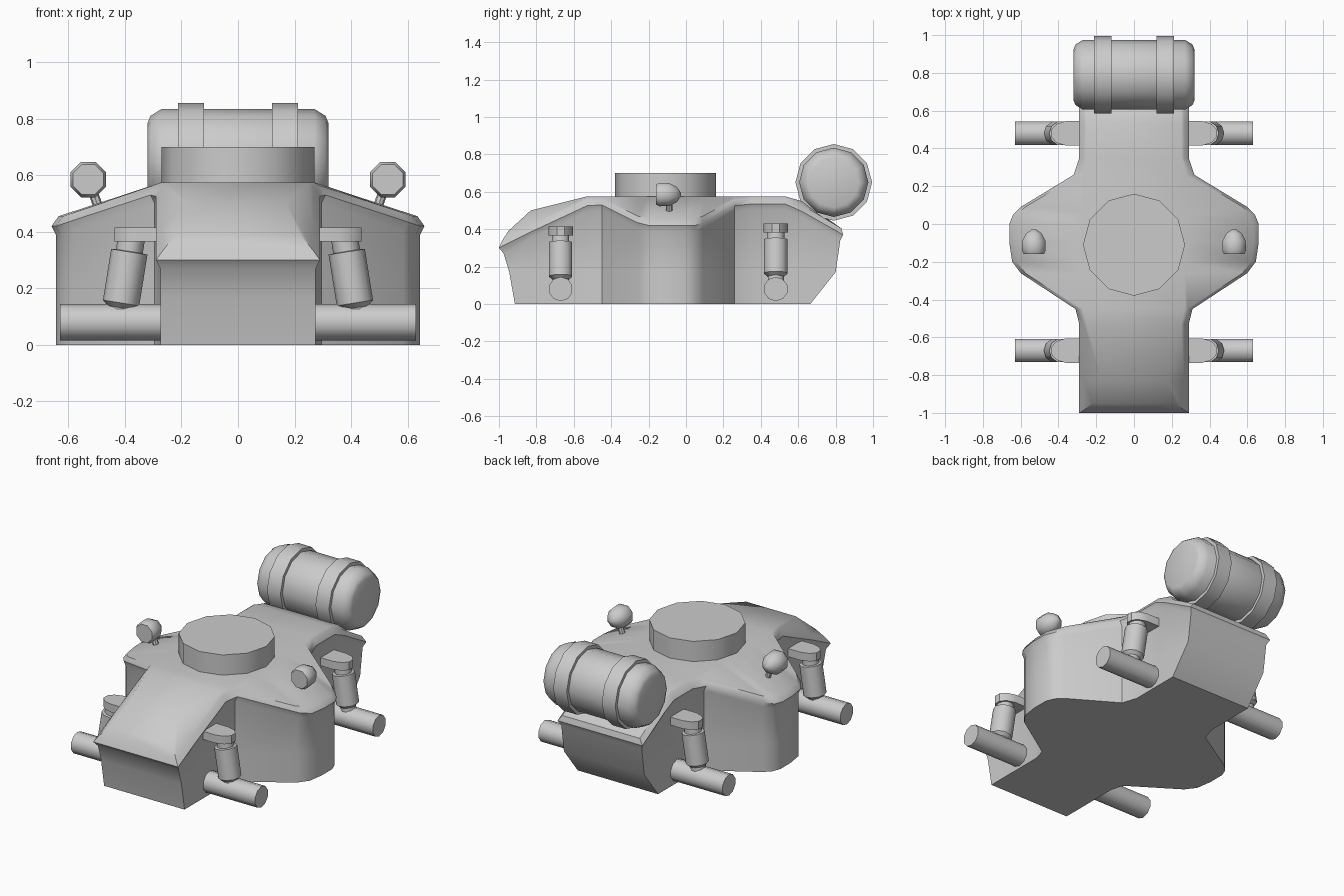
import bpy, bmesh, math
from mathutils import Vector

if "Cube" in bpy.data.objects:
    bpy.data.objects.remove(bpy.data.objects["Cube"], do_unlink=True)

GREY = (0.6, 0.6, 0.6, 1)
mat = bpy.data.materials.new("plain grey")
mat.use_nodes = True
mat.diffuse_color = GREY
mat.node_tree.nodes["Principled BSDF"].inputs["Base Color"].default_value = GREY


def finish(name, bm, angle=40):
    """Turn a bmesh into a shaded, coloured object."""
    bmesh.ops.recalc_face_normals(bm, faces=bm.faces)
    mesh = bpy.data.meshes.new(name)
    bm.to_mesh(mesh)
    bm.free()
    mesh.materials.append(mat)
    obj = bpy.data.objects.new(name, mesh)
    bpy.context.collection.objects.link(obj)
    bpy.ops.object.select_all(action='DESELECT')
    bpy.context.view_layer.objects.active = obj
    obj.select_set(True)
    bpy.ops.object.shade_smooth_by_angle(angle=math.radians(angle))
    return obj


def skin(bm, rings, caps=True):
    """Join rings of points with quads and close the ends."""
    rows = [[bm.verts.new(p) for p in ring] for ring in rings]
    n = len(rows[0])
    for a, b in zip(rows, rows[1:]):
        for i in range(n):
            j = (i + 1) % n
            bm.faces.new((a[i], a[j], b[j], b[i]))
    if caps:
        bm.faces.new(rows[0])
        bm.faces.new(rows[-1])
    return rows


def turned(name, origin, axis, profile, sides, phase=0.0, angle=40):
    """Revolve (distance, radius) pairs about an axis."""
    axis = Vector(axis).normalized()
    u = axis.cross((0, 1, 0) if abs(axis.y) < 0.9 else (1, 0, 0)).normalized()
    v = axis.cross(u)
    turns = [math.tau * (k + phase) / sides for k in range(sides)]
    bm = bmesh.new()
    skin(bm, [[Vector(origin) + axis * d + (u * math.cos(t) + v * math.sin(t)) * r
               for t in turns] for d, r in profile])
    return finish(name, bm, angle)


# Hull: cross-sections along y (y, half width, rim height, deck half width, deck height)
stations = [
    (-1.0, .29, .30, .22, .39), (-.83, .29, .385, .17, .50), (-.53, .29, .525, .25, .575),
    (-.45, .31, .53, .27, .575), (-.26, .60, .435, .27, .575), (-.20, .645, .42, .27, .575),
    (-.10, .66, .42, .27, .575), (0, .66, .42, .27, .575), (.05, .64, .42, .27, .575),
    (.09, .60, .435, .27, .575), (.26, .32, .525, .27, .575), (.35, .29, .535, .25, .575),
    (.53, .29, .535, .25, .575), (.62, .29, .495, .25, .55), (.84, .29, .37, .24, .41)]
# How far each level reaches to the front and to the back
front_reach = (-.915, -.945, -.975, -1.0, -.985, -.95)
back_reach = (.665, .80, .825, .84, .83, .80)
rings = []
for y, w, rim, deck, top in stations:
    levels = ((w - .015, 0), (w - .015, .17), (w - .015, rim - .03),
              (w, rim), (w - .025, rim + .035), (deck, top))
    half = [Vector((x, min(max(y, f), b), z))
            for (x, z), f, b in zip(levels, front_reach, back_reach)]
    rings.append(half + [Vector((-p.x, p.y, p.z)) for p in reversed(half)])
bm = bmesh.new()
rows = skin(bm, rings, caps=False)
for row in (rows[0], rows[-1]):
    for i in range(5):
        bm.faces.new((row[i], row[i + 1], row[-2 - i], row[-1 - i]))
finish("hull", bm)

# Round hatch on the deck
turned("deck_hatch", (0, -.11, .55), (0, 0, 1), [(0, .27), (.15, .27)], 12)

# Rear tank with two straps
tank = (0, .79, .65)
turned("rear_tank", tank, (1, 0, 0),
       [(-.32, .135), (-.31, .16), (-.27, .185), (.27, .185), (.31, .16), (.32, .135)], 12)
for side, label in ((1, "left"), (-1, "right")):
    turned(label + "_tank_strap", tank, (side, 0, 0), [(.12, .205), (.212, .205)], 12)

    # Lamp with a flat front and domed back, on a short stem
    turned(label + "_lamp", (side * .53, -.16, .585), (0, 1, 0),
           [(0, .058), (.02, .068), (.07, .066), (.11, .045), (.132, .012)], 8, .5, 50)
    turned(label + "_lamp_stem", (side * .485, -.09, .46), (side * .35, 0, 1),
           [(0, .017), (.11, .017)], 8)

    # Axle stub, shock absorber and bracket at each corner
    for y, lift, end in ((-.67, 0, "front"), (.48, .016, "rear")):
        part = f"{end}_{label}_"
        turned(part + "axle", (side * .26, y, .08), (side, 0, 0),
               [(0, .065), (.37, .065)], 10, 0, 45)
        turned(part + "shock", (side * .375, y, .39 + lift), (side * .16, 0, -1),
               [(0, .048), (.06, .048), (.062, .065), (.245, .065), (.262, .045), (.31, .045)],
               10, 0, 45)
        outline = [(.25, -.065), (.36, -.065), (.41, -.05), (.437, -.02),
                   (.437, .02), (.41, .05), (.36, .065), (.25, .065)]
        bm = bmesh.new()
        skin(bm, [[(side * x, y + dy, z + lift) for x, dy in outline] for z in (.365, .415)])
        finish(part + "shock_bracket", bm)
